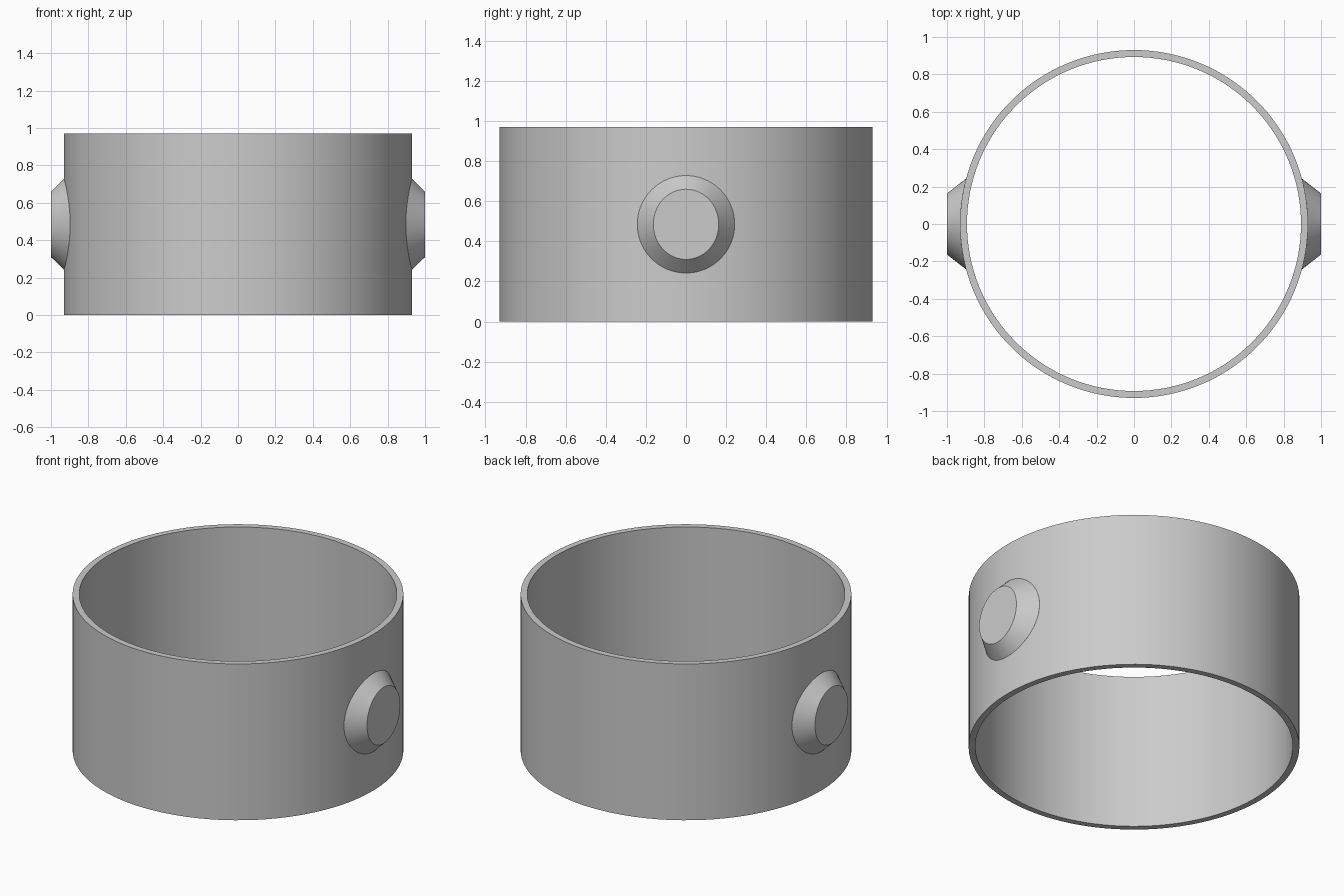
import bpy, bmesh
from math import sin, cos, pi, sqrt, radians

cube = bpy.data.objects.get("Cube")
if cube:
    bpy.data.objects.remove(cube, do_unlink=True)

OUTER, INNER, HEIGHT = 0.93, 0.893, 0.97
RING_SIDES, BOSS_SIDES = 128, 64

grey = bpy.data.materials.new("plain grey")
grey.use_nodes = True
colour = (0.6, 0.6, 0.6, 1)
grey.diffuse_color = colour
grey.node_tree.nodes["Principled BSDF"].inputs["Base Color"].default_value = colour


def finish(bm, name):
    """Turn a bmesh into a smooth object that keeps its sharp edges."""
    bmesh.ops.recalc_face_normals(bm, faces=bm.faces[:])
    mesh = bpy.data.meshes.new(name)
    bm.to_mesh(mesh)
    bm.free()
    mesh.materials.append(grey)
    obj = bpy.data.objects.new(name, mesh)
    bpy.context.collection.objects.link(obj)
    bpy.ops.object.select_all(action='DESELECT')
    obj.select_set(True)
    bpy.context.view_layer.objects.active = obj
    bpy.ops.object.shade_smooth_by_angle(angle=radians(25))
    return obj


def bridge(bm, a, b):
    """Join two loops of equal length with quads."""
    n = len(a)
    for i in range(n):
        j = (i + 1) % n
        bm.faces.new((a[i], a[j], b[j], b[i]))


# Open band: a rectangular wall profile carried round the z axis
bm = bmesh.new()
profile = [(OUTER, 0), (OUTER, HEIGHT), (INNER, HEIGHT), (INNER, 0)]
loops = []
for r, z in profile:
    angles = [2 * pi * i / RING_SIDES for i in range(RING_SIDES)]
    loops.append([bm.verts.new((r * cos(a), r * sin(a), z)) for a in angles])
for k in range(4):
    bridge(bm, loops[k], loops[(k + 1) % 4])
finish(bm, "band")


# Side bosses: bevelled studs whose base follows the curve of the band
def boss(name, side):
    bm = bmesh.new()
    root, base, cap = [], [], []
    sunk = OUTER - 0.015
    for i in range(BOSS_SIDES):
        c, s = cos(2 * pi * i / BOSS_SIDES), sin(2 * pi * i / BOSS_SIDES)
        y, z = 0.243 * c, HEIGHT / 2 + 0.243 * s
        root.append(bm.verts.new((side * sqrt(sunk ** 2 - y * y), y, z)))
        base.append(bm.verts.new((side * sqrt(OUTER ** 2 - y * y), y, z)))
        cap.append(bm.verts.new((side, 0.163 * c, HEIGHT / 2 + 0.175 * s)))
    bridge(bm, root, base)
    bridge(bm, base, cap)
    bm.faces.new(cap)
    # hidden back, kept inside the wall
    centre = bm.verts.new((side * sunk, 0, HEIGHT / 2))
    for i in range(BOSS_SIDES):
        bm.faces.new((root[i], root[(i + 1) % BOSS_SIDES], centre))
    finish(bm, name)


for name, side in (("left_boss", 1), ("right_boss", -1)):
    boss(name, side)
